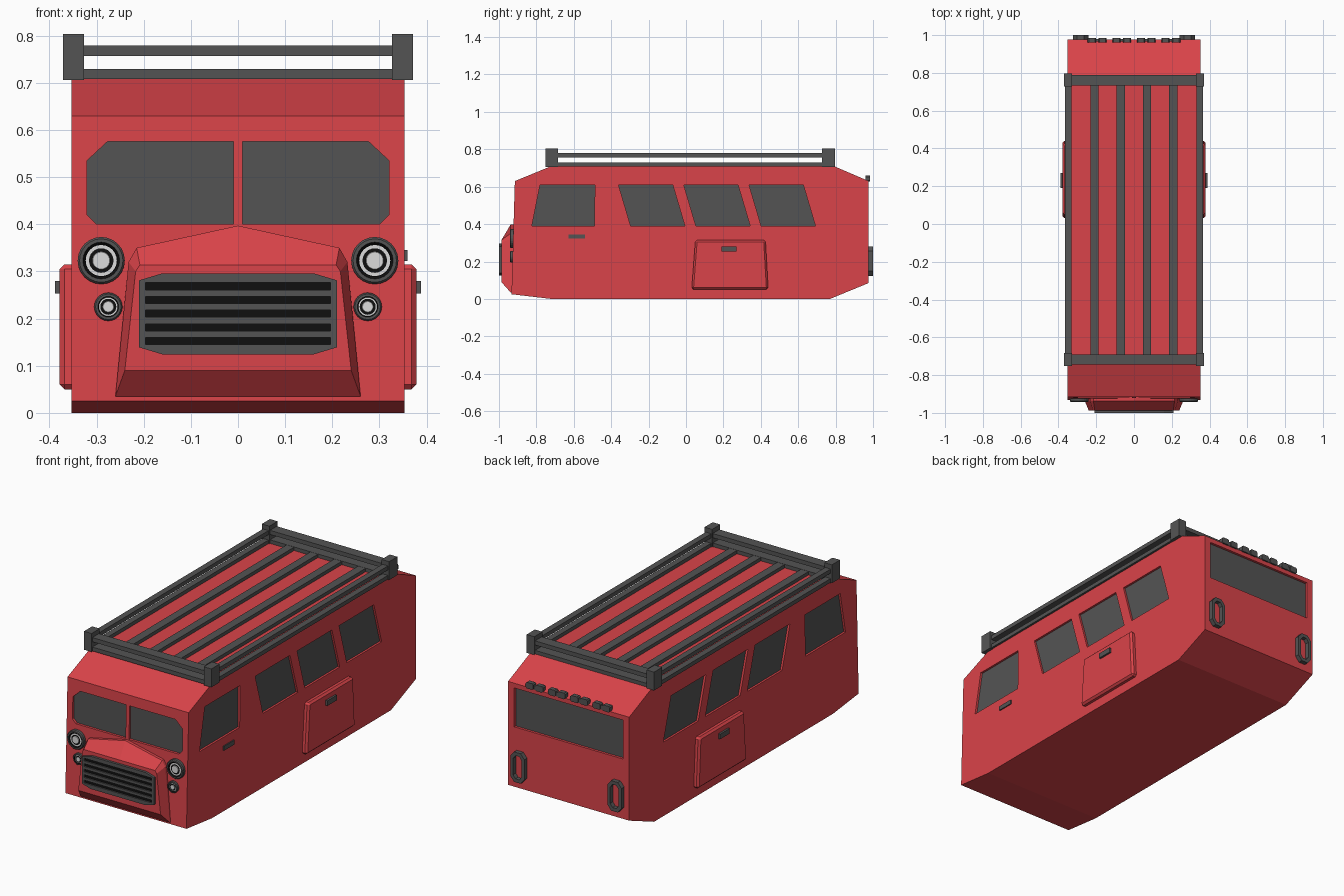
import bpy, bmesh, math

cube = bpy.data.objects.get("Cube")
if cube:
    bpy.data.objects.remove(cube)


def material(name, rgb):
    m = bpy.data.materials.new(name)
    m.use_nodes = True
    m.diffuse_color = (*rgb, 1)
    m.node_tree.nodes["Principled BSDF"].inputs["Base Color"].default_value = (*rgb, 1)
    return m


RED = material("red_paint", (0.7, 0.057, 0.067))
GREY = material("dark_grey", (0.088, 0.088, 0.088))
BLACK = material("black", (0.005, 0.005, 0.005))
WHITE = material("lamp_white", (0.72, 0.72, 0.72))


def finish(name, bm, *mats):
    bmesh.ops.recalc_face_normals(bm, faces=bm.faces)
    me = bpy.data.meshes.new(name)
    bm.to_mesh(me)
    bm.free()
    for m in mats:
        me.materials.append(m)
    ob = bpy.data.objects.new(name, me)
    bpy.context.collection.objects.link(ob)
    return ob


def loft(name, rings, mat):
    """Closed solid through rings of 3D points."""
    bm = bmesh.new()
    loops = [[bm.verts.new(p) for p in ring] for ring in rings]
    n = len(loops[0])
    for a, b in zip(loops, loops[1:]):
        for i in range(n):
            j = (i + 1) % n
            bm.faces.new((a[i], a[j], b[j], b[i]))
    bm.faces.new(loops[0])
    bm.faces.new(loops[-1])
    return finish(name, bm, mat)


def prism(name, pts, axis, a, b, mat):
    """Outline extruded along x (points are y, z) or along y (points are x, z)."""
    place = (lambda p, d: (d, *p)) if axis == "x" else (lambda p, d: (p[0], d, p[1]))
    return loft(name, [[place(p, d) for p in pts] for d in (a, b)], mat)


def rect(u0, u1, v0, v1):
    return [(u0, v0), (u1, v0), (u1, v1), (u0, v1)]


def octagon(u, v, hu, hv, cu, cv):
    """Rectangle with cut corners, by centre, half sizes and corner cuts."""
    return [(u + x, v + z) for x, z in (
        (hu - cu, -hv), (hu, cv - hv), (hu, hv - cv), (hu - cu, hv),
        (cu - hu, hv), (-hu, hv - cv), (-hu, cv - hv), (cu - hu, -hv))]


def box(name, x, y, z, mat=GREY):
    return prism(name, rect(*y, *z), "x", *x, mat)


def bake(ob):
    deps = bpy.context.evaluated_depsgraph_get()
    me = bpy.data.meshes.new_from_object(ob.evaluated_get(deps))
    ob.modifiers.clear()
    ob.data = me


def cut(ob, outline, axis, a, b):
    tool = prism("cutter", outline, axis, a, b, RED)
    mod = ob.modifiers.new("cut", "BOOLEAN")
    mod.operation, mod.solver, mod.object = "DIFFERENCE", "EXACT", tool
    bake(ob)
    bpy.data.objects.remove(tool)


# Body shell from the side profile
body = prism("body", [(-0.915, 0.63), (-0.72, 0.71), (0.79, 0.71), (0.977, 0.63),
                      (0.977, 0.085), (0.77, 0.0), (-0.72, 0.0), (-0.933, 0.025)],
             "x", -0.353, 0.353, RED)


# Recessed windows: cut the opening, then lay glass on its floor
def window(name, outline, axis, outer, floor):
    cut(body, outline, axis, outer, floor)
    step = 0.004 if outer > floor else -0.004
    prism(name, outline, axis, floor + step, floor - step, GREY)


side_windows = [("front_door_window", -0.824, -0.49, -0.78, -0.487)]
for i, y in enumerate((-0.296, 0.053, 0.402)):
    side_windows.append((f"side_window_{i + 1}", y, y + 0.29, y - 0.065, y + 0.17 + 0.055))
for side, s in (("left", 1), ("right", -1)):
    for name, b0, b1, t0, t1 in side_windows:
        window(f"{side}_{name}", [(b0, 0.39), (b1, 0.39), (t1, 0.61), (t0, 0.61)],
               "x", s * 0.4, s * 0.338)
    window(f"{side}_windshield",
           [(s * x, z) for x, z in ((0.01, 0.4), (0.3, 0.4), (0.32, 0.42),
                                    (0.32, 0.535), (0.277, 0.575), (0.01, 0.575))],
           "y", -1.1, -0.905)
window("rear_window", rect(-0.317, 0.317, 0.4, 0.605), "y", 1.1, 0.96)


# Hood: a tapering nose with a peaked top
def nose_ring(y, half):
    half = [(x, y, z) for x, z in half]
    return half + [(-x, y, z) for x, y, z in reversed(half) if x]


base = [(0, 0.397), (0.215, 0.35), (0.232, 0.32), (0.26, 0.035)]
face = [(0, 0.314), (0.208, 0.314), (0.217, 0.3), (0.24, 0.09)]
loft("hood", [nose_ring(-0.9, base), nose_ring(-0.938, base), nose_ring(-0.987, face)], RED)

# Grille with five dark slots
grille = prism("grille", octagon(0, 0.21, 0.21, 0.086, 0.05, 0.015), "y", -1.0, -0.975, GREY)
for i in range(5):
    slot = rect(-0.196, 0.196, 0.145 + i * 0.029, 0.16 + i * 0.029)
    cut(grille, slot, "y", -1.1, -0.99)
    prism(f"grille_slot_{i + 1}", slot, "y", -0.993, -0.988, BLACK)


# Lamps turned around the y axis, one material per band
def lamp(name, x, z, y, profile, bands, n=24):
    bm = bmesh.new()
    loops = [[bm.verts.new((x + r * math.cos(k * math.tau / n), y - d,
                            z + r * math.sin(k * math.tau / n))) for k in range(n)]
             for r, d in profile]
    for a, b, m in zip(loops, loops[1:], bands):
        for k in range(n):
            j = (k + 1) % n
            bm.faces.new((a[k], a[j], b[j], b[k])).material_index = m
    bm.faces.new(loops[-1]).material_index = bands[-1]
    bm.faces.new(loops[0])
    return finish(name, bm, GREY, BLACK, WHITE)


headlight = [(0.05, 0), (0.05, 0.015), (0.046, 0.02), (0.039, 0.02), (0.034, 0.014),
             (0.033, 0.014), (0.026, 0.014), (0.019, 0.014), (0.018, 0.017)]
fog_lamp = [(0.03, 0), (0.03, 0.012), (0.027, 0.016), (0.022, 0.016), (0.02, 0.011),
            (0.017, 0.011), (0.012, 0.011), (0.011, 0.013)]
for side, s in (("left", 1), ("right", -1)):
    lamp(f"{side}_headlight", s * 0.29, 0.323, -0.922, headlight, [0, 0, 0, 1, 1, 2, 1, 2, 2])
    lamp(f"{side}_fog_lamp", s * 0.275, 0.225, -0.925, fog_lamp, [0, 0, 0, 1, 2, 1, 2, 2])

    # Side hatch with bevelled edge and handle
    hatch = prism(f"{side}_hatch", [(0.03, 0.05), (0.44, 0.05), (0.425, 0.315), (0.05, 0.315)],
                  "x", s * 0.34, s * 0.378, RED)
    bevel = hatch.modifiers.new("bevel", "BEVEL")
    bevel.width, bevel.segments = 0.01, 1
    bake(hatch)
    box(f"{side}_hatch_handle", (s * 0.37, s * 0.388), (0.19, 0.27), (0.253, 0.28))

    # Rear light rings
    ring = prism(f"{side}_rear_light_ring", octagon(s * 0.283, 0.202, 0.041, 0.079, 0.022, 0.026),
                 "y", 0.97, 1.0, GREY)
    cut(ring, octagon(s * 0.283, 0.202, 0.025, 0.061, 0.014, 0.018), "y", 0.9, 1.1)

    # Rack side rails and corner posts
    for level, z in (("lower", (0.708, 0.729)), ("upper", (0.757, 0.779))):
        box(f"{side}_{level}_rack_rail", (s * 0.332, s * 0.364), (-0.7, 0.75), z)
    for end, y in (("front", (-0.752, -0.684)), ("rear", (0.728, 0.796))):
        box(f"{end}_{side}_rack_post", (s * 0.327, s * 0.371), y, (0.706, 0.803))

# Door handle, on one side only
box("door_handle", (0.345, 0.359), (-0.628, -0.54), (0.322, 0.345))

# Rack cross rails and slats
for end, y in (("front", (-0.745, -0.69)), ("rear", (0.734, 0.79))):
    for level, z in (("lower", (0.708, 0.729)), ("upper", (0.757, 0.779))):
        box(f"{end}_{level}_rack_rail", (-0.34, 0.34), y, z)
for i in range(4):
    x = -0.209 + i * 0.139
    box(f"rack_slat_{i + 1}", (x - 0.022, x + 0.022), (-0.7, 0.75), (0.706, 0.728))

# Rear roof lamps: pairs of blocks joined by a bridge
for i in range(4):
    x = -0.195 + i * 0.13
    box(f"roof_lamp_bridge_{i + 1}", (x - 0.02, x + 0.02), (0.966, 0.98), (0.628, 0.65))
    for s in (-1, 1):
        prism(f"roof_lamp_{i + 1}_{'left' if s > 0 else 'right'}",
              octagon(x + s * 0.028, 0.643, 0.022, 0.016, 0.006, 0.006), "y", 0.961, 0.985, GREY)
